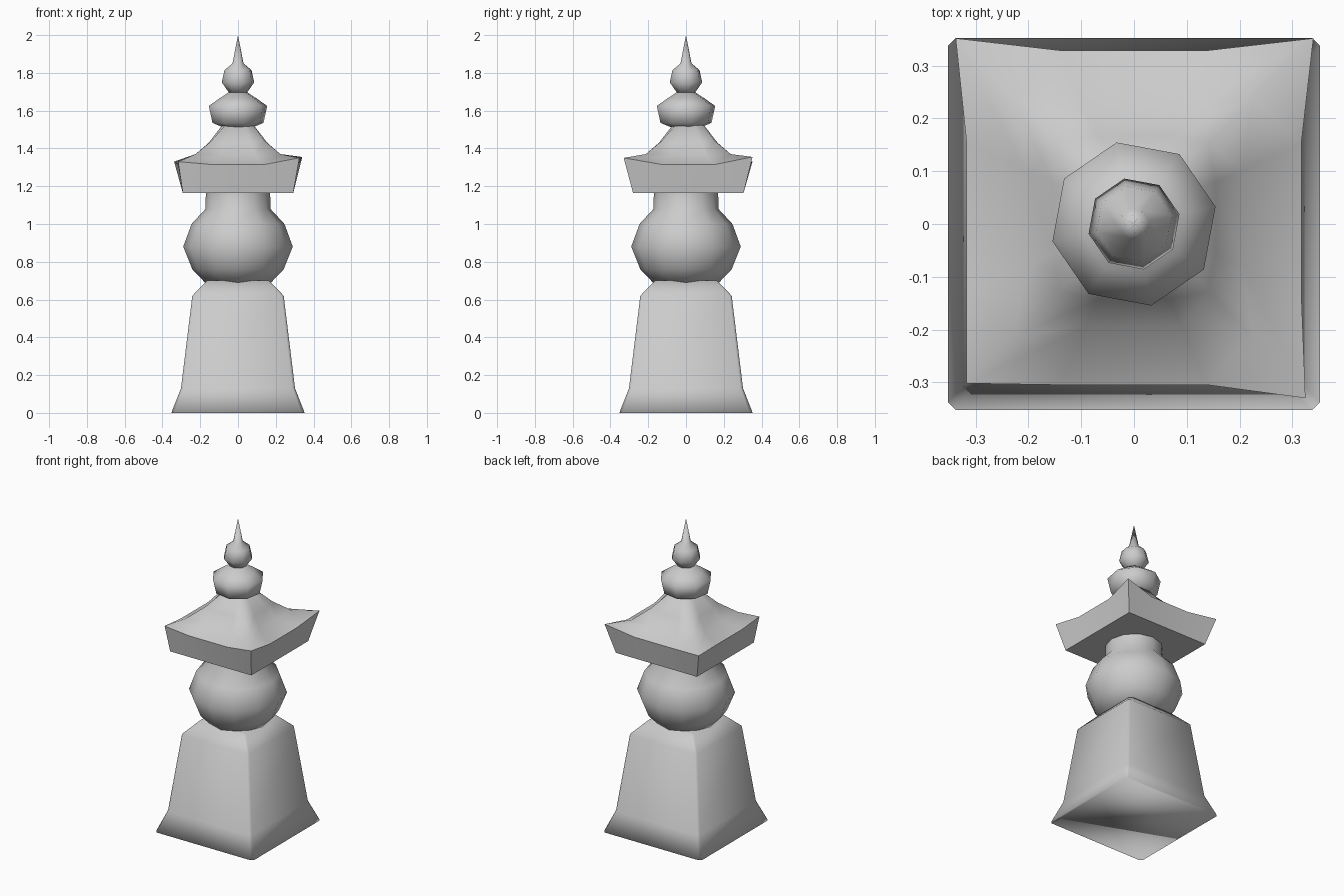
import bpy, bmesh, math

cube = bpy.data.objects.get("Cube")
if cube:
    bpy.data.objects.remove(cube, do_unlink=True)

stone = bpy.data.materials.new("grey_stone")
stone.use_nodes = True
STONE = (0.6, 0.6, 0.6, 1)
stone.diffuse_color = STONE
stone.node_tree.nodes["Principled BSDF"].inputs["Base Color"].default_value = STONE


def loft(name, rings, sharp=None):
    """Skin a stack of equal-length rings, bottom to top, and cap both ends."""
    bm = bmesh.new()
    rows = [[bm.verts.new(p) for p in ring] for ring in rings]
    n = len(rows[0])
    for low, high in zip(rows, rows[1:]):
        for i in range(n):
            j = (i + 1) % n
            bm.faces.new((low[i], low[j], high[j], high[i]))
    bm.faces.new(rows[0][::-1])
    bm.faces.new(rows[-1])
    bmesh.ops.remove_doubles(bm, verts=bm.verts, dist=0.0005)
    bmesh.ops.recalc_face_normals(bm, faces=bm.faces)
    mesh = bpy.data.meshes.new(name)
    bm.to_mesh(mesh)
    bm.free()
    mesh.materials.append(stone)
    obj = bpy.data.objects.new(name, mesh)
    bpy.context.collection.objects.link(obj)
    bpy.ops.object.select_all(action='DESELECT')
    obj.select_set(True)
    bpy.context.view_layer.objects.active = obj
    if sharp:
        bpy.ops.object.shade_smooth_by_angle(angle=math.radians(sharp))
    else:
        bpy.ops.object.shade_smooth()
    return obj


def turned(name, profile, sides, turn=0, sharp=None):
    """Faceted lathe from (radius, height) pairs."""
    angles = [math.radians(turn) + math.tau * i / sides for i in range(sides)]
    return loft(name, [[(r * math.cos(a), r * math.sin(a), z) for a in angles]
                       for r, z in profile], sharp)


def chamfered_square(h, z, c):
    """Square ring with clipped corners."""
    pts = []
    for sx, sy in CORNERS:
        a, b = (sx * h, sy * (h - c), z), (sx * (h - c), sy * h, z)
        pts += [a, b] if sx * sy > 0 else [b, a]
    return pts


CORNERS = [(1, 1), (-1, 1), (-1, -1), (1, -1)]

# Flared square pedestal
loft("pedestal", [chamfered_square(h, z, c) for h, z, c in
                  [(0.353, 0, 0.016), (0.302, 0.13, 0.014),
                   (0.242, 0.62, 0.012), (0.165, 0.7, 0.01)]])

# Round body and its neck
turned("round_body", [(0.17, 0.685), (0.242, 0.76), (0.29, 0.88), (0.246, 1.0),
                      (0.172, 1.08), (0.17, 1.18)], 12, 0, 70)


def roof_ring(corners, mid, mid_z):
    """Each corner followed by two points along the side towards the next one."""
    pts = []
    for i, (x, y, z) in enumerate(corners):
        pts.append((x, y, z))
        sx, sy = CORNERS[i]
        nx, ny = CORNERS[(i + 1) % 4]
        for t in (0.28, 0.72):
            ux, uy = sx + (nx - sx) * t, sy + (ny - sy) * t
            pts.append((ux * mid, uy * mid + 0.012, mid_z))
    return pts


def even_corners(h, z):
    return [(sx * h, sy * h + 0.012, z) for sx, sy in CORNERS]


# Roof with weathered upturned corners
eave_corners = [(0.34, 0.352, 1.355), (-0.338, 0.352, 1.33),
                (-0.317, -0.302, 1.33), (0.325, -0.33, 1.35)]
loft("roof", [
    roof_ring(even_corners(0.292, 1.163), 0.292, 1.163),
    roof_ring(eave_corners, 0.317, 1.315),
    roof_ring(even_corners(0.225, 1.37), 0.205, 1.362),
    roof_ring(even_corners(0.14, 1.44), 0.155, 1.43),
    roof_ring(even_corners(0.062, 1.53), 0.078, 1.53)], 60)

# Lotus bowl and pointed jewel finial
turned("lotus_bowl", [(0.05, 1.5), (0.138, 1.535), (0.158, 1.625),
                      (0.1, 1.665), (0.045, 1.7)], 8, 12, 75)
turned("jewel_finial", [(0.045, 1.69), (0.088, 1.75), (0.073, 1.815),
                        (0.03, 1.85), (0, 2.0)], 8, 12)
